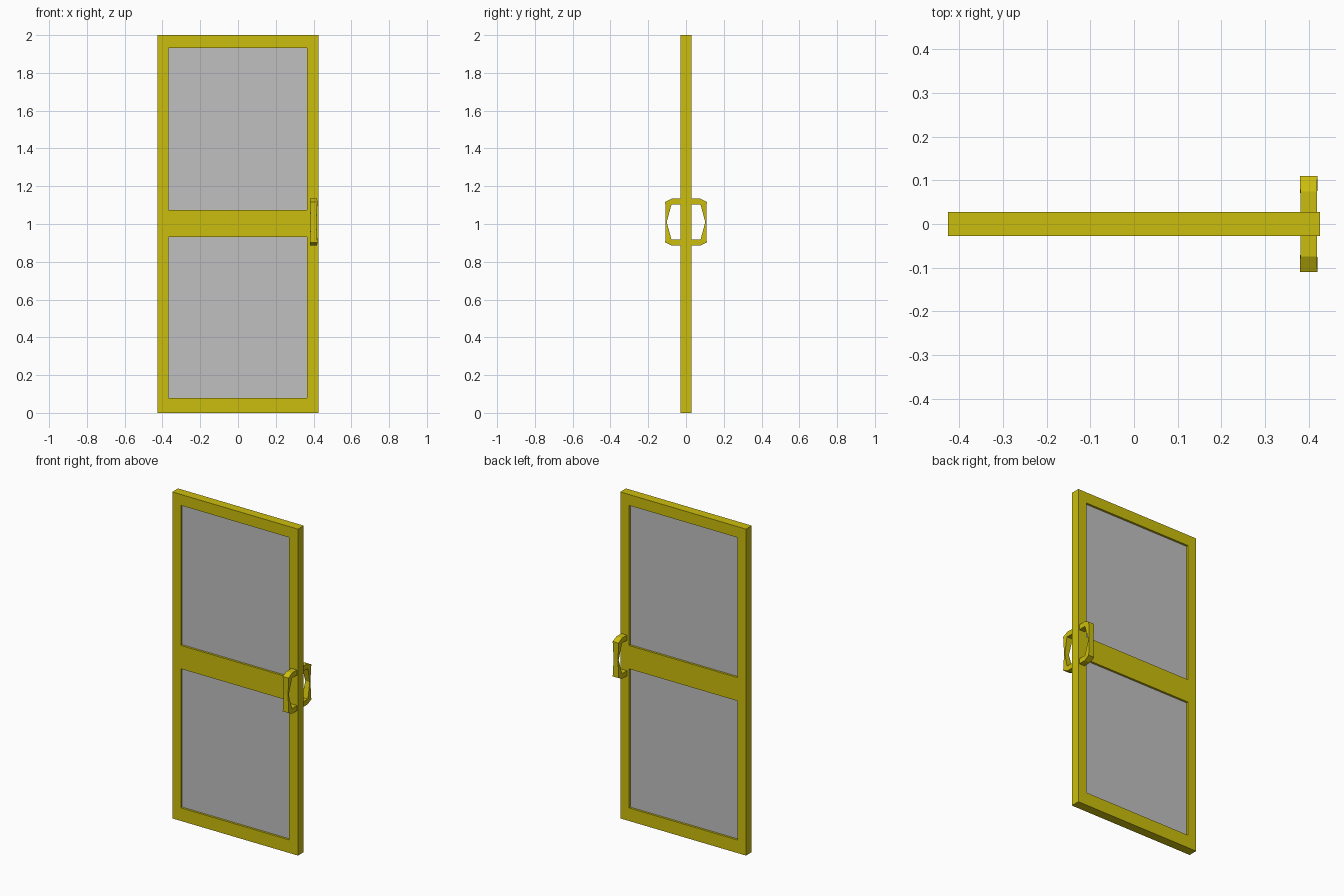
import bpy
import bmesh

cube = bpy.data.objects.get("Cube")
if cube:
    bpy.data.objects.remove(cube, do_unlink=True)


def make_material(name, rgb):
    mat = bpy.data.materials.new(name)
    mat.use_nodes = True
    mat.diffuse_color = (*rgb, 1)
    mat.node_tree.nodes["Principled BSDF"].inputs["Base Color"].default_value = (*rgb, 1)
    return mat


yellow = make_material("yellow_paint", (0.60, 0.51, 0.004))
grey = make_material("grey_glass", (0.53, 0.53, 0.53))


def finish(bm, name, mat):
    bmesh.ops.recalc_face_normals(bm, faces=bm.faces)
    mesh = bpy.data.meshes.new(name)
    bm.to_mesh(mesh)
    bm.free()
    mesh.materials.append(mat)
    obj = bpy.data.objects.new(name, mesh)
    bpy.context.collection.objects.link(obj)
    return obj


HALF_DEPTH = 0.028
GLASS_DEPTH = 0.015
columns = [-0.426, -0.368, 0.366, 0.426]
rows = [0, 0.08, 0.932, 1.075, 1.933, 2]

# Door frame: a grid of cells with two left open, extruded to thickness
bm = bmesh.new()
verts = [[bm.verts.new((x, -HALF_DEPTH, z)) for x in columns] for z in rows]
for r in range(len(rows) - 1):
    for c in range(len(columns) - 1):
        if c == 1 and r in (1, 3):
            continue
        bm.faces.new((verts[r][c], verts[r][c + 1], verts[r + 1][c + 1], verts[r + 1][c]))
extruded = bmesh.ops.extrude_face_region(bm, geom=bm.faces[:], use_keep_orig=True)
bmesh.ops.translate(bm, vec=(0, 2 * HALF_DEPTH, 0),
                    verts=[g for g in extruded["geom"] if isinstance(g, bmesh.types.BMVert)])
finish(bm, "door_frame", yellow)

# Glass panes, recessed on both faces
for name, r in (("lower_pane", 1), ("upper_pane", 3)):
    bm = bmesh.new()
    bmesh.ops.create_cube(bm, size=1)
    width, height = columns[2] - columns[1], rows[r + 1] - rows[r]
    bmesh.ops.scale(bm, vec=(width, 2 * GLASS_DEPTH, height), verts=bm.verts)
    bmesh.ops.translate(bm, verts=bm.verts,
                        vec=((columns[1] + columns[2]) / 2, 0, (rows[r] + rows[r + 1]) / 2))
    finish(bm, name, grey)

# Pull handles: stations of outer (y, z), inner (y, z) and half width,
# from the top mount to the middle of the grip, mirrored downwards
HANDLE_X, HANDLE_Z = 0.4, 1.01
upper = [
    ((0.026, 0.125), (0.026, 0.093), 0.019),
    ((0.075, 0.125), (0.070, 0.093), 0.019),
    ((0.110, 0.107), (0.077, 0.093), 0.020),
    ((0.108, 0.000), (0.102, 0.000), 0.015),
]
lower = [((o[0], -o[1]), (i[0], -i[1]), w) for o, i, w in reversed(upper[:-1])]

for name, side in (("front_handle", -1), ("back_handle", 1)):
    bm = bmesh.new()
    rings = []
    for outer, inner, w in upper + lower:
        corners = ((-w, outer), (w, outer), (w, inner), (-w, inner))
        rings.append([bm.verts.new((HANDLE_X + dx, side * p[0], HANDLE_Z + p[1]))
                      for dx, p in corners])
    for a, b in zip(rings, rings[1:]):
        for k in range(4):
            n = (k + 1) % 4
            bm.faces.new((a[k], a[n], b[n], b[k]))
    bm.faces.new(rings[0])
    bm.faces.new(rings[-1])
    finish(bm, name, yellow)
